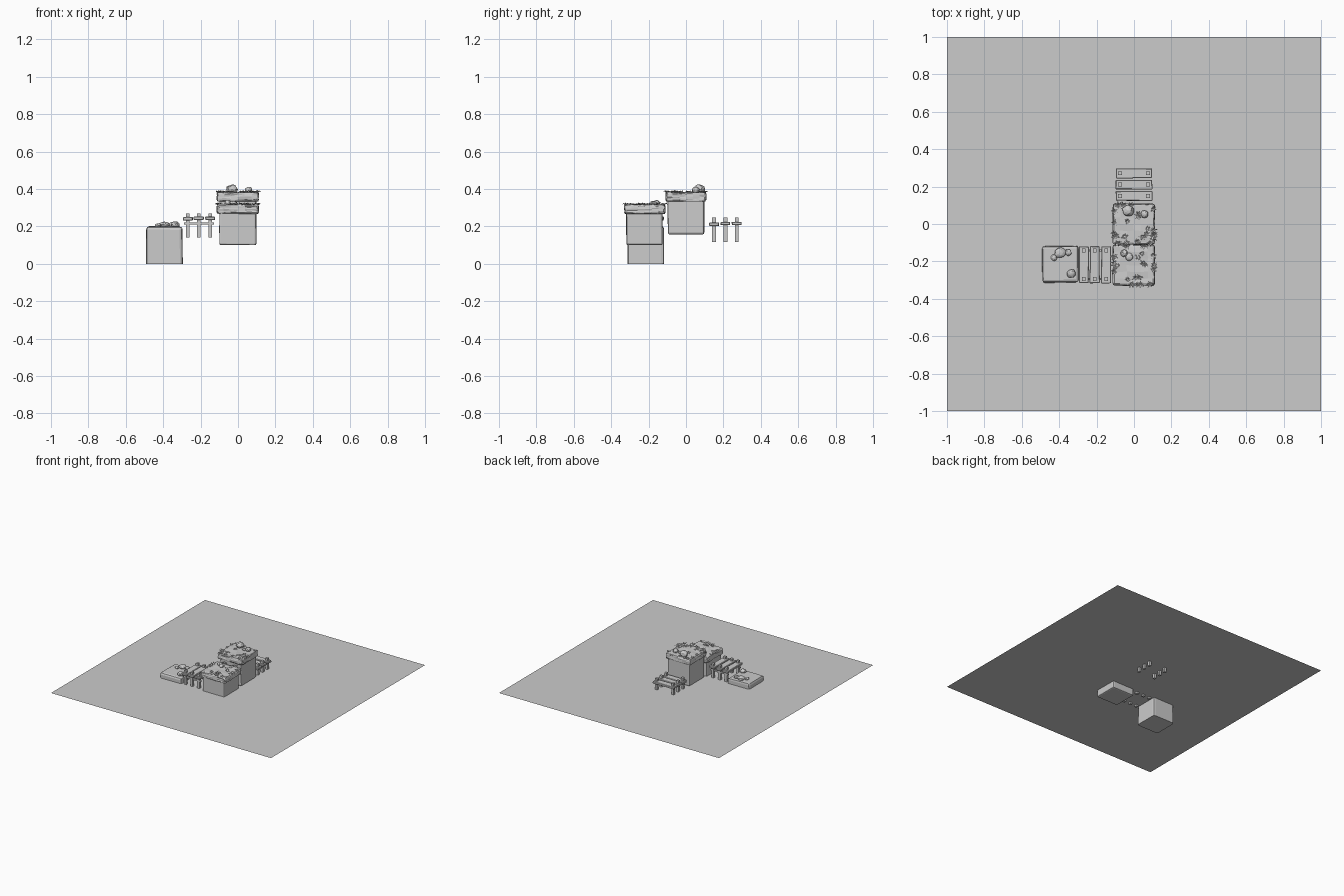
import bpy, bmesh, math, random
from mathutils import Vector, Matrix

if "Cube" in bpy.data.objects:
    bpy.data.objects.remove(bpy.data.objects["Cube"])

random.seed(4)


def finish(bm, name):
    me = bpy.data.meshes.new(name)
    bm.normal_update()
    bm.to_mesh(me)
    bm.free()
    ob = bpy.data.objects.new(name, me)
    bpy.context.collection.objects.link(ob)
    return ob


def add_box(bm, lo, hi):
    lo, hi = Vector(lo), Vector(hi)
    m = Matrix.Translation((lo + hi) / 2) @ Matrix.Diagonal((*(hi - lo), 1))
    return bmesh.ops.create_cube(bm, size=1, matrix=m)["verts"]


def block(name, lo, hi, bevel, jitter=0.0, sharp_base=False, cuts=0):
    """Hewn box: chamfered edges, slightly uneven corners."""
    bm = bmesh.new()
    add_box(bm, lo, hi)
    edges = [e for e in bm.edges
             if not sharp_base or any(v.co.z > lo[2] + 1e-4 for v in e.verts)]
    if cuts:
        bmesh.ops.subdivide_edges(bm, edges=bm.edges[:], cuts=cuts, use_grid_fill=True)
        bm.normal_update()
        edges = [e for e in bm.edges if e.calc_face_angle(0) > 0.5
                 and not (sharp_base and all(v.co.z < lo[2] + 1e-4 for v in e.verts))]
    bmesh.ops.bevel(bm, geom=edges, offset=bevel, segments=2, profile=0.5, affect='EDGES')
    for v in bm.verts:
        if v.co.z > lo[2] + 1e-4:
            v.co += Vector([random.uniform(-jitter, jitter) for _ in range(3)])
    return finish(bm, name)


def rock(name, x, y, z, r, h):
    """Squat faceted stone resting at height z."""
    bm = bmesh.new()
    bmesh.ops.create_icosphere(bm, subdivisions=2, radius=1)
    for v in bm.verts:
        v.co *= random.uniform(0.88, 1.08)
        v.co = Vector((x + v.co.x * r, y + v.co.y * r, z + h * (0.4 + 0.6 * v.co.z)))
    return finish(bm, name)


def grass(name, x0, x1, y0, y1, z, n):
    """Star-shaped tufts of pointed blades, mostly along the rim of a cap."""
    bm = bmesh.new()
    for i in range(n):
        t = random.uniform(0.05, 0.95)
        px, py = [(x0 + t * (x1 - x0), y0), (x1, y0 + t * (y1 - y0)),
                  (x0 + t * (x1 - x0), y1), (x0, y0 + t * (y1 - y0))][i % 4]
        s = random.uniform(0.3, 0.98) if i % 3 == 0 else 0.95
        cx, cy = (x0 + x1) / 2, (y0 + y1) / 2
        base = Vector((cx + (px - cx) * s, cy + (py - cy) * s, z))
        turn = random.uniform(0, 6.28)
        for k in range(6):
            a = turn + k * math.tau / 6
            d = Vector((math.cos(a), math.sin(a), 0))
            side = Vector((-d.y, d.x, 0)) * 0.0035
            length = random.uniform(0.016, 0.026)
            mid = base + d * length * 0.55 + Vector((0, 0, 0.010))
            tip = base + d * length + Vector((0, 0, random.uniform(0.0, 0.016)))
            v = [bm.verts.new(p) for p in (base - side, base + side, mid + side, mid - side, tip)]
            bm.faces.new(v[:4])
            bm.faces.new((v[3], v[2], v[4]))
    return finish(bm, name)


def bridge(name, rows, across, half, deck, top, bottom, along_x, brace=None):
    """Planks laid side by side, each pinned by a post near both ends."""
    def box(bm, a, c, z, da, dc, dz):
        x, y, dx, dy = (a, c, da, dc) if along_x else (c, a, dc, da)
        return add_box(bm, (x - dx, y - dy, z - dz), (x + dx, y + dy, z + dz))
    planks, posts = bmesh.new(), bmesh.new()
    for a in rows:
        vs = box(planks, a, across, deck + random.uniform(-.003, .003), 0.026, half, 0.009)
        for v in vs:
            v.co += Vector((random.uniform(-.002, .002), random.uniform(-.002, .002), 0))
        for s in (-1, 1):
            box(posts, a, across + s * (half - 0.022), (top + bottom) / 2,
                0.010, 0.010, (top - bottom) / 2)
    bmesh.ops.bevel(planks, geom=planks.edges[:], offset=0.003, segments=1, affect='EDGES')
    finish(planks, name + "_planks")
    finish(posts, name + "_posts")
    if brace:
        rails = bmesh.new()
        mid = (rows[0] + rows[-1]) / 2
        for s in (-1, 1):
            box(rails, mid, across + s * (half - 0.022), brace, 0.08, 0.006, 0.006)
        finish(rails, name + "_rails")


# ground sheet
bm = bmesh.new()
bmesh.ops.create_grid(bm, x_segments=1, y_segments=1, size=1,
                      matrix=Matrix.Translation((0, 0, 0.155)))
finish(bm, "ground_sheet")

# low stone block
block("low_block", (-0.492, -0.313, 0), (-0.295, -0.117, 0.2), 0.016, 0.0025, True)

# two stone blocks with overhanging turf caps and grass
block("front_block", (-0.1, -0.32, 0.1), (0.098, -0.125, 0.29), 0.010, 0.001)
block("front_turf", (-0.112, -0.328, 0.267), (0.110, -0.112, 0.317), 0.010, 0.003, cuts=5)
grass("front_grass", -0.112, 0.110, -0.328, -0.112, 0.313, 26)
block("back_block", (-0.1, -0.098, 0.157), (0.098, 0.098, 0.36), 0.010, 0.001)
block("back_turf", (-0.112, -0.108, 0.333), (0.110, 0.107, 0.383), 0.010, 0.003, cuts=5)
grass("back_grass", -0.112, 0.110, -0.108, 0.107, 0.379, 26)

# footbridges
bridge("side_bridge", (-0.268, -0.210, -0.149), -0.218, 0.098, 0.242, 0.27, 0.14, True, 0.215)
bridge("back_bridge", (0.150, 0.211, 0.271), 0.0, 0.097, 0.215, 0.247, 0.118, False)

# loose stones: x, y, ground height, radius, height
stones = [(-0.395, -0.153, 0.198, 0.030, 0.028), (-0.352, -0.152, 0.198, 0.018, 0.026),
          (-0.428, -0.180, 0.198, 0.018, 0.018), (-0.335, -0.265, 0.198, 0.024, 0.030),
          (-0.053, -0.157, 0.315, 0.020, 0.026), (-0.026, -0.176, 0.315, 0.021, 0.022),
          (-0.032, 0.072, 0.381, 0.031, 0.044), (0.057, 0.053, 0.381, 0.021, 0.032)]
for i, s in enumerate(stones):
    rock(f"stone_{i + 1}", *s)
